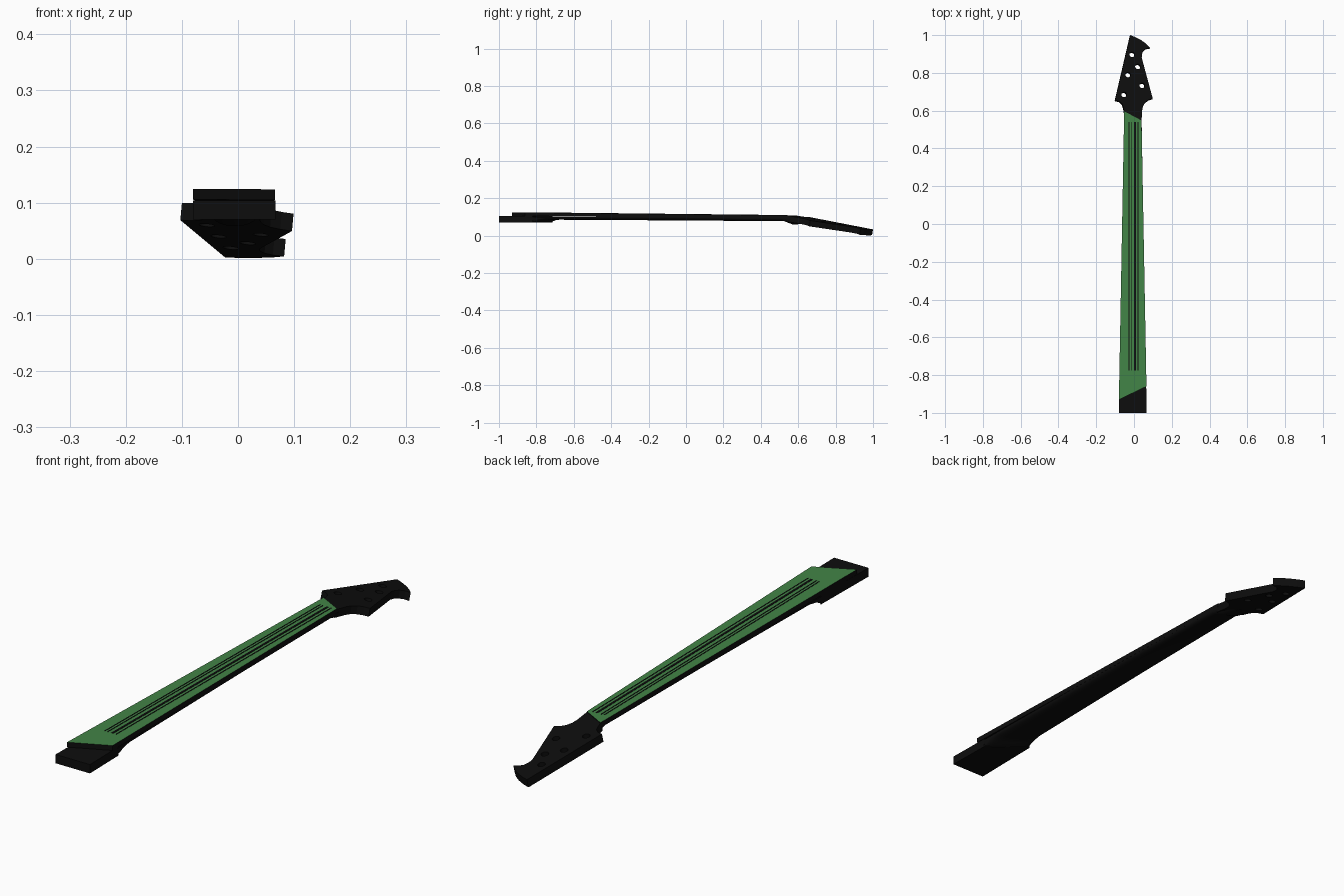
import bpy
import bmesh
import math
from mathutils import Vector

cube = bpy.data.objects.get("Cube")
if cube:
    bpy.data.objects.remove(cube, do_unlink=True)


def material(name, rgb, rough=0.6):
    m = bpy.data.materials.new(name)
    m.use_nodes = True
    m.diffuse_color = (*rgb, 1)
    node = m.node_tree.nodes["Principled BSDF"]
    node.inputs["Base Color"].default_value = (*rgb, 1)
    node.inputs["Roughness"].default_value = rough
    return m


black = material("black", (0.004, 0.004, 0.004))
green = material("green", (0.055, 0.23, 0.062))


def add_object(name, bm, *mats):
    bmesh.ops.recalc_face_normals(bm, faces=bm.faces)
    mesh = bpy.data.meshes.new(name)
    bm.to_mesh(mesh)
    bm.free()
    for m in mats:
        mesh.materials.append(m)
    ob = bpy.data.objects.new(name, mesh)
    bpy.context.collection.objects.link(ob)
    return ob


def prism(bm, outline, offset):
    """Close an outline and extrude it along an offset."""
    face = bm.faces.new([bm.verts.new(p) for p in outline])
    out = bmesh.ops.extrude_face_region(bm, geom=[face], use_keep_orig=True)
    moved = [v for v in out["geom"] if isinstance(v, bmesh.types.BMVert)]
    bmesh.ops.translate(bm, verts=moved, vec=offset)


def board_z(y):
    return 0.1146 - 0.0107 * y


def head_z(x, y):
    return 0.1 - 0.09 * (x + 0.1) - 0.173 * (y - 0.655)


# Fretboard: slanted ends, green playing face, black sides
bm = bmesh.new()
corners = [(-0.08, -0.93), (0.066, -0.86), (0.04, 0.548), (-0.052, 0.597)]
prism(bm, [(x, y, board_z(y)) for x, y in corners], (0, 0, -0.019))
board = add_object("fretboard", bm, black, green)
for f in board.data.polygons:
    f.material_index = int(f.normal.z > 0.9)

# Thin dark lines along the fretboard
bm = bmesh.new()
for x, w in [(-0.027, 0.004), (-0.015, 0.004), (0.005, 0.009), (0.021, 0.004)]:
    ends = [(x - w / 2, -0.775), (x + w / 2, -0.775), (x + w / 2, 0.54), (x - w / 2, 0.54)]
    prism(bm, [(a, b, board_z(b) - 0.001) for a, b in ends], (0, 0, 0.002))
add_object("fretboard_lines", bm, black)

# Heel block under the end of the fretboard
bm = bmesh.new()
heel = [(-0.08, -1), (0.067, -1), (0.064, -0.82), (-0.076, -0.715)]
prism(bm, [(x, y, 0.07) for x, y in heel], (0, 0, 0.034))
add_object("heel", bm, black)

# Neck shaft: rounded back, lofted through slanted sections
# left y, right y, depth at the middle, squareness of the section
stations = [(-0.74, -0.85, 0.070, 8), (-0.71, -0.81, 0.072, 7),
            (-0.69, -0.79, 0.080, 5), (-0.65, -0.75, 0.085, 3),
            (0, -0.06, 0.081, 2.5), (0.56, 0.51, 0.077, 2.5),
            (0.60, 0.555, 0.058, 2.2), (0.64, 0.60, 0.064, 2.2)]
SEG = 16
bm = bmesh.new()
rings = []
for yl, yr, low, power in stations:
    ring = []
    for i in range(SEG + 1):
        a = math.pi * i / SEG
        c, s = math.cos(a), math.sin(a)
        u = math.copysign(abs(c) ** (2 / power), c)
        y = yl + (yr - yl) * (u + 1) / 2
        t = min((y + 0.93) / 1.5, 1)
        left, right = -0.08 + 0.029 * t, 0.066 - 0.026 * t
        top = min(board_z(y) - 0.017, 0.1 - max(0, y - 0.5) * 0.1)
        x = left + (right - left) * (u + 1) / 2
        ring.append(bm.verts.new((x, y, top - (top - low) * s ** (2 / power))))
    rings.append(ring)
for a, b in zip(rings, rings[1:]):
    for i in range(SEG + 1):
        j = (i + 1) % (SEG + 1)
        bm.faces.new((a[i], a[j], b[j], b[i]))
bm.faces.new(rings[0])
bm.faces.new(rings[-1])
neck = add_object("neck_shaft", bm, black)
bpy.context.view_layer.objects.active = neck
neck.select_set(True)
bpy.ops.object.shade_smooth_by_angle(angle=math.radians(35))

# Headstock: tilted slab with a hooked tip and curved shoulders
outline = [(-0.02, 1.0), (0.01, 0.988), (0.04, 0.972), (0.066, 0.953), (0.085, 0.933),
           (0.065, 0.93), (0.05, 0.918), (0.042, 0.9), (0.041, 0.88),
           (0.099, 0.665), (0.078, 0.658), (0.06, 0.645), (0.048, 0.625),
           (0.043, 0.6), (0.04, 0.543), (-0.052, 0.592),
           (-0.055, 0.615), (-0.063, 0.637), (-0.078, 0.65), (-0.1, 0.656)]
normal = Vector((0.09, 0.173, 1)).normalized()
bm = bmesh.new()
prism(bm, [(x, y, head_z(x, y)) for x, y in outline], normal * -0.0315)
head = add_object("headstock", bm, black)

# Tuner holes drilled square to the headstock
bm = bmesh.new()
turn = normal.to_track_quat("Z", "Y").to_matrix().to_4x4()
for x, y in [(-0.01, 0.897), (0.02, 0.833), (-0.032, 0.79), (0.043, 0.733), (-0.053, 0.685)]:
    made = bmesh.ops.create_cone(bm, cap_ends=True, segments=20,
                                 radius1=0.014, radius2=0.014, depth=0.1)
    bmesh.ops.transform(bm, matrix=turn, verts=made["verts"])
    centre = Vector((x, y, head_z(x, y))) - normal * 0.016
    bmesh.ops.translate(bm, verts=made["verts"], vec=centre)
cutter = add_object("hole_cutter", bm, black)
cutter.hide_render = True
mod = head.modifiers.new("holes", "BOOLEAN")
mod.operation = "DIFFERENCE"
mod.solver = "EXACT"
mod.object = cutter
graph = bpy.context.evaluated_depsgraph_get()
drilled = bpy.data.meshes.new_from_object(head.evaluated_get(graph))
head.modifiers.clear()
head.data = drilled
bpy.data.objects.remove(cutter, do_unlink=True)
